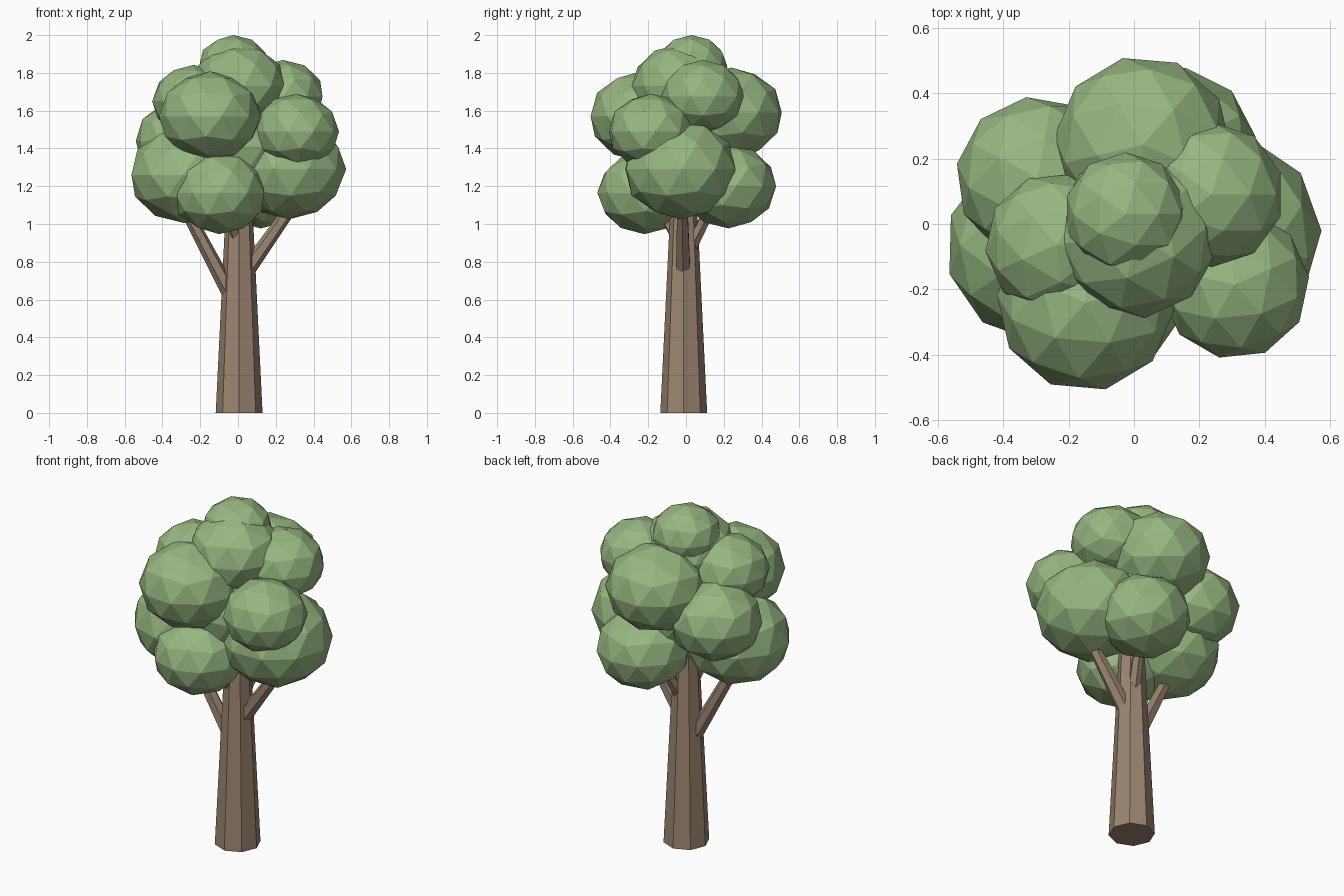
import bpy, random
from mathutils import Vector

if "Cube" in bpy.data.objects:
    bpy.data.objects.remove(bpy.data.objects["Cube"])
random.seed(4)

def material(name, rgb):
    m = bpy.data.materials.new(name)
    m.diffuse_color = (*rgb, 1)
    m.use_nodes = True
    m.node_tree.nodes["Principled BSDF"].inputs["Base Color"].default_value = m.diffuse_color
    return m

bark = material("bark", (0.33, 0.235, 0.165))
leaf = material("leaf", (0.31, 0.47, 0.22))

def limb(name, a, b, r1, r2, sides):
    """Tapered flat-sided cone from point a to point b."""
    a, b = Vector(a), Vector(b)
    d = b - a
    bpy.ops.mesh.primitive_cone_add(vertices=sides, radius1=r1, radius2=r2,
                                    depth=d.length, location=(a + b) / 2)
    o = bpy.context.object
    o.rotation_euler = d.to_track_quat('Z', 'Y').to_euler()
    o.name = name
    o.data.materials.append(bark)

# trunk
limb("trunk", (0.006, -0.012, 0), (0.006, -0.012, 1.35), 0.124, 0.058, 8)

# branches reaching into the lower leaf clumps
limb("branch_left", (-0.015, -0.015, 0.58), (-0.31, -0.06, 1.14), 0.044, 0.030, 6)
limb("branch_right", (0.03, -0.015, 0.73), (0.32, -0.02, 1.14), 0.044, 0.030, 6)
limb("branch_back", (0.01, 0.0, 0.83), (0.10, 0.19, 1.20), 0.038, 0.026, 6)
limb("branch_front", (0.0, -0.02, 0.89), (-0.08, -0.20, 1.20), 0.038, 0.026, 6)

# leaf clumps: centre x, y, z, radius (slightly squashed in height)
clumps = {
    "front_upper": (-0.148, -0.24, 1.57, 0.272),
    "front_lower": (-0.10, -0.22, 1.165, 0.250),
    "left_lower": (-0.285, -0.07, 1.26, 0.291),
    "right_lower": (0.27, -0.03, 1.29, 0.303),
    "right_front": (0.308, -0.185, 1.49, 0.228),
    "crown_top": (-0.025, 0.03, 1.835, 0.189),
    "crown_middle": (0.005, -0.035, 1.73, 0.253),
    "right_upper": (0.237, 0.09, 1.675, 0.221),
    "left_upper": (-0.235, -0.063, 1.65, 0.220),
    "left_back": (-0.295, 0.14, 1.44, 0.250),
    "back_upper": (0.027, 0.242, 1.59, 0.272),
    "back_lower": (0.12, 0.225, 1.20, 0.255),
    "core": (0.0, 0.0, 1.41, 0.310),
}
for name, (x, y, z, r) in clumps.items():
    bpy.ops.mesh.primitive_ico_sphere_add(subdivisions=2, radius=r, location=(x, y, z),
                                          rotation=(0, 0, random.uniform(0, 6.28)))
    o = bpy.context.object
    o.scale = (1, 1, 0.875)
    o.name = "leaves_" + name
    o.data.materials.append(leaf)
